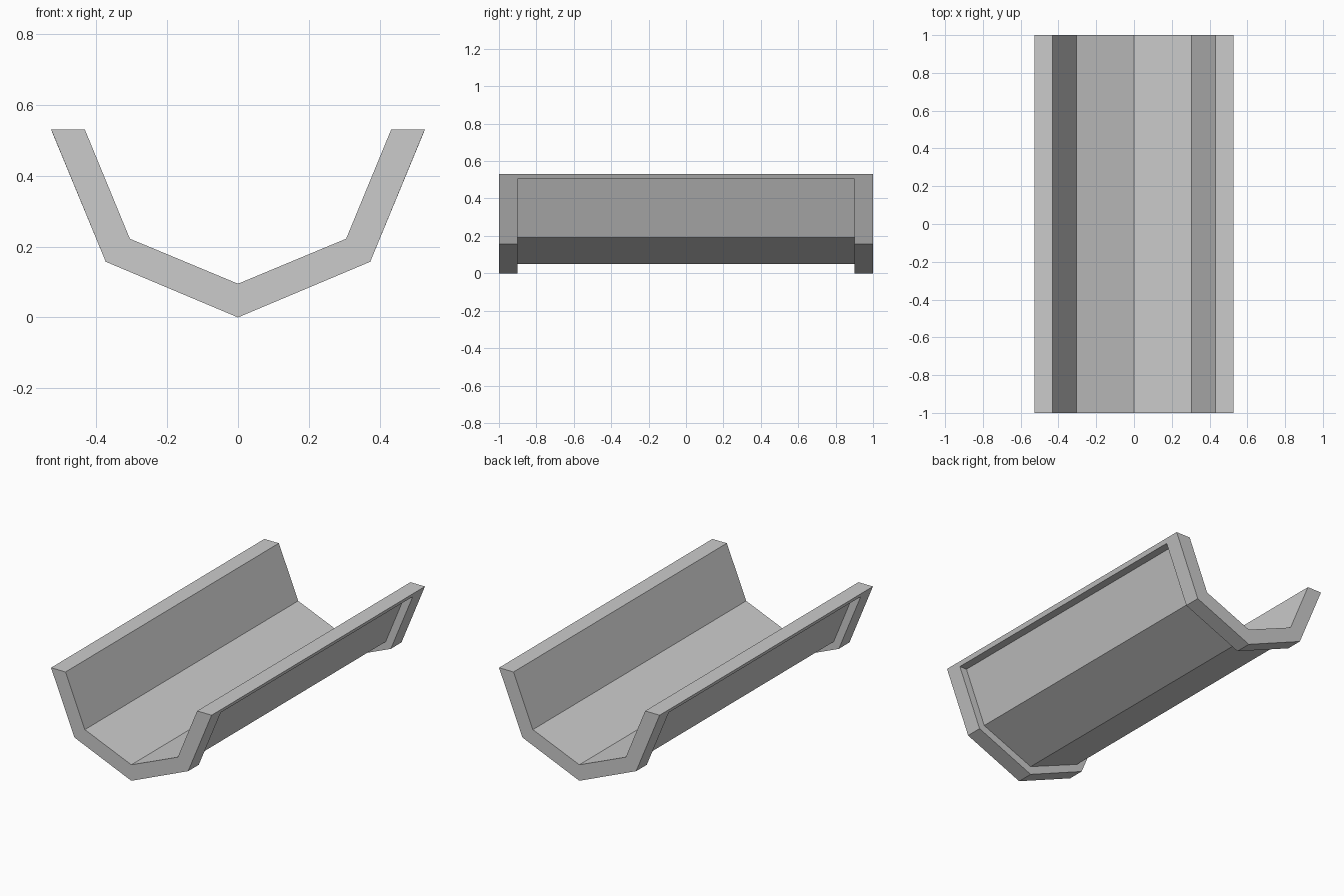
import bpy, bmesh
from math import radians

if "Cube" in bpy.data.objects:
    bpy.data.objects.remove(bpy.data.objects["Cube"])


def mirrored(half):
    """Full left-right chain from a half that ends on x = 0."""
    return half + [(-x, z) for x, z in reversed(half[:-1])]


# Half cross-sections, from the rim down to the centre line
inner = mirrored([(0.432, 0.53), (0.305, 0.222), (0, 0.095)])
rib = mirrored([(0.527, 0.53), (0.517, 0.505), (0.517, 0.505), (0.373, 0.157), (0, 0)])
recess = mirrored([(0.527, 0.53), (0.517, 0.505), (0.469, 0.505), (0.339, 0.19), (0, 0.05)])

bm = bmesh.new()
cache = {}


def add_face(points):
    verts = []
    for p in points:
        if p not in cache:
            cache[p] = bm.verts.new(p)
        if cache[p] not in verts:
            verts.append(cache[p])
    if len(verts) > 2 and not bm.faces.get(verts):
        bm.faces.new(verts)


def loop_at(y, chain):
    return [(x, y, z) for x, z in chain + inner[::-1]]


# Solid end ribs with a thinner, recessed middle under a rim lip
sections = [loop_at(-1.0, rib), loop_at(-0.9, rib), loop_at(-0.9, recess),
            loop_at(0.9, recess), loop_at(0.9, rib), loop_at(1.0, rib)]
for a, b in zip(sections, sections[1:]):
    for i in range(len(a)):
        j = (i + 1) % len(a)
        add_face([a[i], a[j], b[j], b[i]])

# End faces
add_face(sections[0])
add_face(sections[-1])

bmesh.ops.recalc_face_normals(bm, faces=bm.faces)
bmesh.ops.dissolve_limit(bm, angle_limit=radians(1), verts=bm.verts, edges=bm.edges)

mesh = bpy.data.meshes.new("trough")
bm.to_mesh(mesh)
bm.free()
bpy.context.collection.objects.link(bpy.data.objects.new("trough", mesh))
